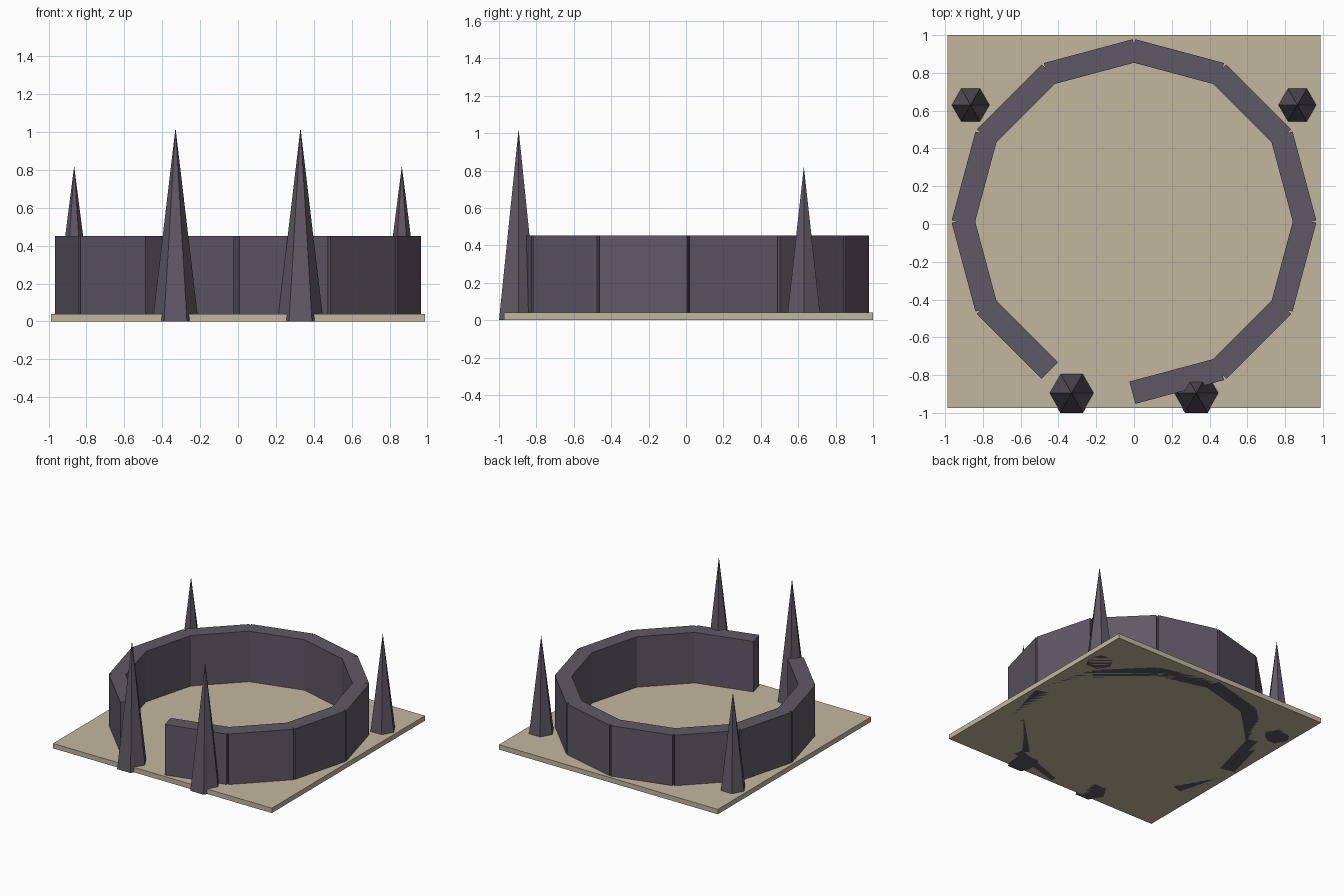
import bpy, bmesh, math
from mathutils import Matrix, Vector

if "Cube" in bpy.data.objects:
    bpy.data.objects.remove(bpy.data.objects["Cube"])


def material(name, rgb):
    m = bpy.data.materials.new(name)
    m.diffuse_color = (*rgb, 1)
    m.use_nodes = True
    m.node_tree.nodes["Principled BSDF"].inputs["Base Color"].default_value = m.diffuse_color
    return m


SAND = material("sand", (0.54, 0.475, 0.345))
STONE = material("dark purple stone", (0.118, 0.099, 0.132))
CENTRE_Y = 0.013


def finish(name, bm, mat):
    mesh = bpy.data.meshes.new(name)
    bm.to_mesh(mesh)
    bm.free()
    mesh.materials.append(mat)
    obj = bpy.data.objects.new(name, mesh)
    bpy.context.collection.objects.link(obj)
    return obj


def box(name, size, matrix, mat):
    bm = bmesh.new()
    bmesh.ops.create_cube(bm, size=1, matrix=matrix @ Matrix.Diagonal((*size, 1)))
    return finish(name, bm, mat)


def spike(name, x, y, radius, height):
    # Six-sided spire with corners pointing along x
    bm = bmesh.new()
    ring = [bm.verts.new((x + radius * math.cos(a), y + radius * math.sin(a), 0))
            for a in (math.radians(60 * i) for i in range(6))]
    tip = bm.verts.new((x, y, height))
    bm.faces.new(ring[::-1])
    for i in range(6):
        bm.faces.new((ring[i], ring[(i + 1) % 6], tip))
    return finish(name, bm, STONE)


# Square ground slab
box("ground_slab", (1.974, 1.974, 0.04),
    Matrix.Translation((0, CENTRE_Y, 0.02)), SAND)

# Ring of straight wall blocks, with one left out as the entrance
ENTRANCE = 8
for k in range(12):
    if k == ENTRANCE:
        continue
    turn = Matrix.Rotation(math.radians(15 + 30 * k), 4, 'Z')
    place = Matrix.Translation((0, CENTRE_Y, 0)) @ turn @ Matrix.Translation((0.873, 0, 0.226))
    box(f"wall_block_{k + 1}", (0.122, 0.486, 0.452), place, STONE)

# Tall spikes at the entrance, shorter ones at the back corners
for side, s in (("left", -1), ("right", 1)):
    spike(f"front_spike_{side}", s * 0.33, -0.895, 0.121, 1.022)
    spike(f"back_spike_{side}", s * 0.865, 0.63, 0.105, 0.82)
